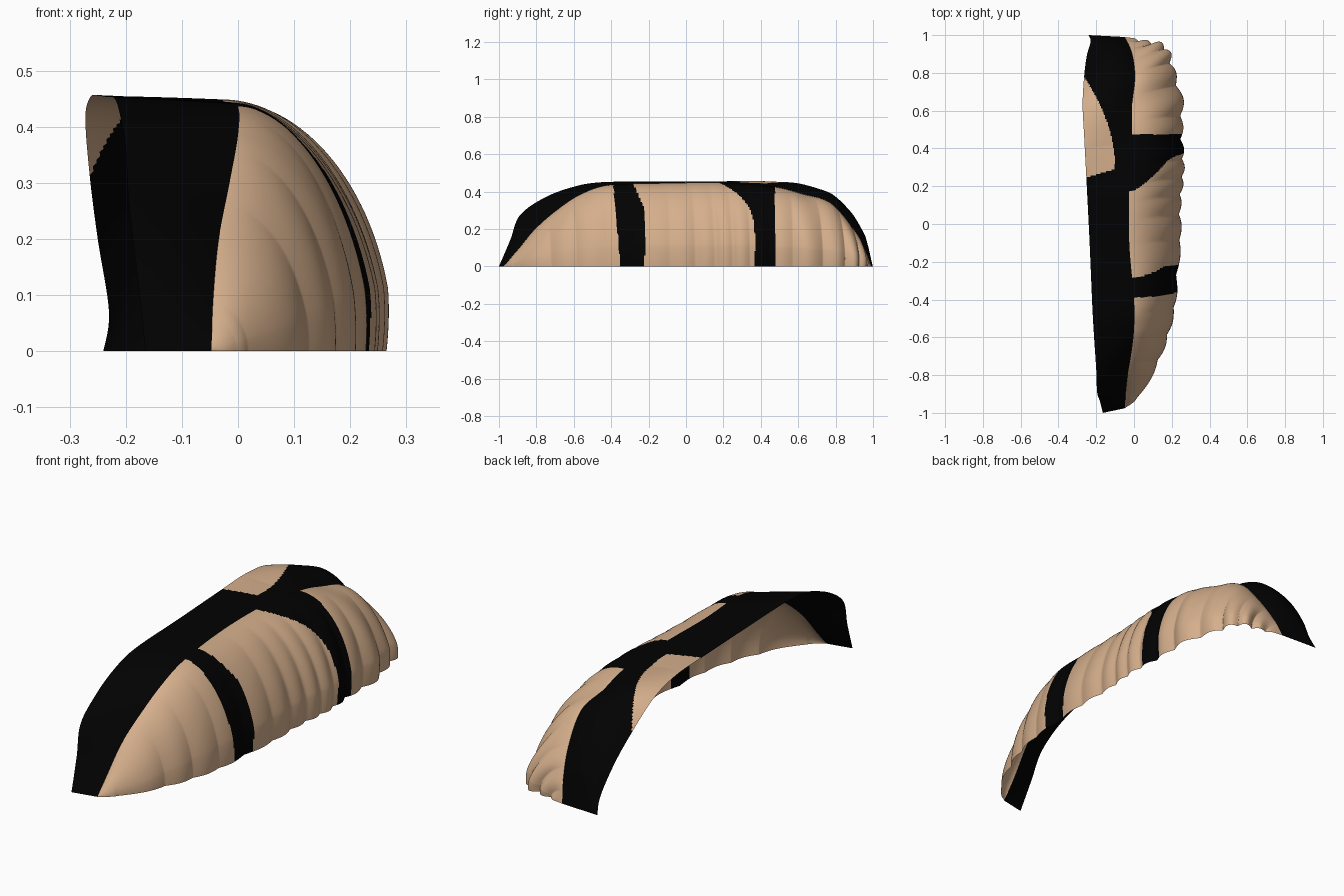
import bpy, math
from mathutils import Vector

if "Cube" in bpy.data.objects:
    bpy.data.objects.remove(bpy.data.objects["Cube"])


def material(name, rgb):
    m = bpy.data.materials.new(name)
    m.diffuse_color = (*rgb, 1)
    m.use_nodes = True
    m.node_tree.nodes["Principled BSDF"].inputs["Base Color"].default_value = m.diffuse_color
    return m


TAN = material("tan", (0.66, 0.425, 0.26))
BLACK = material("black", (0.0005, 0.0005, 0.0005))

# Stations along the length: open edge (x, y, z), seam (x, y, z), hem on the ground (x, y)
STATIONS = [
    (-.165, -1.0, 0, -.047, -.975, 0, -.042, -.97),
    (-.18, -.94, .14, -.045, -.905, .08, .02, -.93),
    (-.195, -.89, .27, -.035, -.81, .195, .10, -.80),
    (-.20, -.77, .36, -.015, -.69, .30, .155, -.67),
    (-.21, -.62, .42, 0, -.56, .385, .195, -.52),
    (-.22, -.45, .45, 0, -.40, .435, .225, -.36),
    (-.235, -.10, .453, -.025, -.10, .445, .24, -.08),
    (-.25, .20, .455, -.025, .20, .447, .252, .25),
    (-.263, .45, .453, -.01, .47, .425, .255, .48),
    (-.272, .63, .415, -.01, .63, .385, .24, .68),
    (-.264, .78, .31, .005, .77, .34, .215, .82),
    (-.25, .89, .20, -.005, .88, .215, .16, .93),
    (-.23, .965, .07, -.03, .955, .09, .06, .97),
    (-.24, 1.0, 0, -.05, .99, 0, -.01, .985),
]
NU = 480


def station(u):
    """Smooth (Catmull-Rom) station at u in 0..1: edge, seam, hem."""
    n = len(STATIONS) - 1
    i = min(int(u * n), n - 1)
    t = u * n - i
    p0, p1, p2, p3 = (STATIONS[min(max(i + k, 0), n)] for k in (-1, 0, 1, 2))
    r = [b + .5 * t * (c - a + t * (2 * a - 5 * b + 4 * c - d + t * (3 * (b - c) + d - a)))
         for a, b, c, d in zip(p0, p1, p2, p3)]
    return Vector(r[:3]), Vector(r[3:6]), Vector((r[6], r[7], 0))


def ramp(u, keys):
    """Piecewise linear lookup."""
    for (a, va), (b, vb) in zip(keys, keys[1:]):
        if u <= b:
            return va + (vb - va) * (u - a) / (b - a)
    return keys[-1][1]


def band_point(u, v):
    """Top strip from the open edge to the seam, domed toward the back end."""
    edge, seam, _ = station(u)
    p = edge.lerp(seam, v)
    p.z += .5 * max(edge.z - seam.z, 0) * v * (1 - v)
    dome = ramp(u, [(0, 0), (.6, 0), (.7, .035), (.77, .065), (.85, .08), (.92, .08), (1, 0)])
    p.z += dome * 4 * v * (1 - v)
    return p


def drape_point(u, v):
    """Pleated side from the seam down to the hem."""
    _, seam, hem = station(u)
    a = v * math.pi / 2
    full = ramp(u, [(0, 1.1), (.4, 1.06), (.5, 1.02), (.6, .93), (.65, .94), (.76, 1.15), (1, 1.25)])
    f, g = math.sin(a) ** full, max(math.cos(a), 0) ** full
    p = seam.lerp(hem, f)
    p.z = seam.z * g
    # pleats push out along the hem normal and fade toward the seam
    d = station(min(u + .01, 1))[2] - station(max(u - .01, 0))[2]
    out = Vector((d.y, -d.x, 0)).normalized()
    s = hem.y - hem.x
    amp = ramp(hem.y, [(-1, .012), (-.2, .012), (.4, .016), (.6, .022), (1, .026)])
    fold = abs(math.sin(s * 26 + 1.3 * math.sin(s * 7))) - .6 + .35 * math.sin(s * 17 + 1)
    ends = min(1, u * 12, (1 - u) * 12)
    belly = ramp(u, [(0, 0), (.3, .004), (.45, .012), (.75, .012), (1, 0)])
    p += out * (amp * fold * f ** 1.3 + belly * min(1, g * 4) * f ** 3) * ends
    return p


def band_is_black(c):
    # tan panel let into the strip at the open edge
    in_panel = (c.y > .245 + .29 * (c.x + .255) and c.y < .8
                and c.x < -.1 - .165 * (max(c.y - .29, 0) / .49) ** 2)
    return not in_panel


def drape_is_black(c):
    # two straps running down the side
    h = c.z / .45
    strap_a = -.35 - .04 * h < c.y < -.22 - .06 * max(0, (c.z - .3) / .14)
    strap_b = .37 - .2 * h ** 5 < c.y < .475
    return strap_a or strap_b


def sheet(name, point, nv, is_black):
    verts = []
    for i in range(NU + 1):
        for j in range(nv + 1):
            p = point(i / NU, j / nv)
            p.z = max(p.z, 0)
            verts.append(p)
    w = nv + 1
    faces = [(i * w + j, i * w + j + 1, (i + 1) * w + j + 1, (i + 1) * w + j)
             for i in range(NU) for j in range(nv)]
    me = bpy.data.meshes.new(name)
    me.from_pydata(verts, [], faces)
    me.materials.append(TAN)
    me.materials.append(BLACK)
    for f in me.polygons:
        f.material_index = int(is_black(f.center))
        f.use_smooth = True
    me.update()
    ob = bpy.data.objects.new(name, me)
    bpy.context.collection.objects.link(ob)
    return ob


sheet("top_band", band_point, 40, band_is_black)
sheet("pleated_side", drape_point, 64, drape_is_black)
